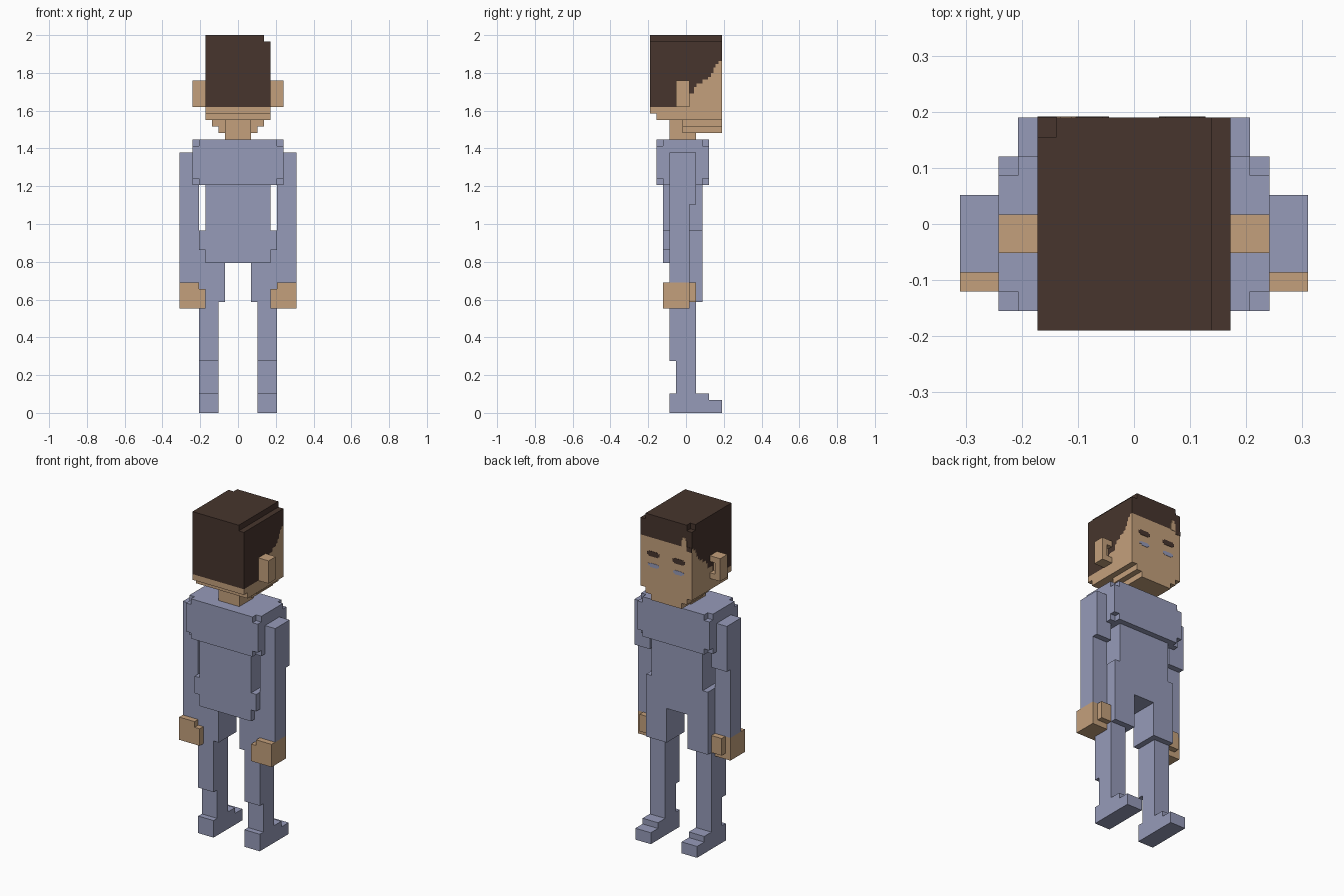
import bpy, bmesh

U = 2 / 58  # one block; all sizes below are counted in blocks

if "Cube" in bpy.data.objects:
    bpy.data.objects.remove(bpy.data.objects["Cube"], do_unlink=True)


def material(name, rgb):
    def linear(c):
        c /= 255
        return c / 12.92 if c < 0.04045 else ((c + 0.055) / 1.055) ** 2.4
    col = [linear(c) for c in rgb] + [1]
    m = bpy.data.materials.new(name)
    m.use_nodes = True
    m.diffuse_color = col
    bsdf = m.node_tree.nodes["Principled BSDF"]
    bsdf.inputs["Base Color"].default_value = col
    bsdf.inputs["Roughness"].default_value = 0.9
    return m


SKIN = material("skin", (196, 160, 124))
HAIR = material("dark_brown_hair", (71, 53, 45))
CLOTH = material("blue_grey_cloth", (150, 155, 185))


def add_box(bm, x0, x1, y0, y1, z0, z1):
    vs = bmesh.ops.create_cube(bm, size=1)["verts"]
    for v in vs:
        v.co = ((x1 if v.co.x > 0 else x0) * U,
                (y1 if v.co.y > 0 else y0) * U,
                (z1 if v.co.z > 0 else z0) * U)


def finish(name, bm, mat):
    bmesh.ops.recalc_face_normals(bm, faces=bm.faces)
    me = bpy.data.meshes.new(name)
    bm.to_mesh(me)
    bm.free()
    me.materials.append(mat)
    bpy.context.collection.objects.link(bpy.data.objects.new(name, me))


def blocks(name, mat, *boxes):
    bm = bmesh.new()
    for b in boxes:
        add_box(bm, *b)
    finish(name, bm, mat)


def pair(name, mat, *boxes):
    blocks("left_" + name, mat, *boxes)
    blocks("right_" + name, mat, *[(-b[1], -b[0], *b[2:]) for b in boxes])


def prism(name, mat, profile, x0, x1):
    # extrude a (y, z) outline along x
    bm = bmesh.new()
    f = bm.faces.new([bm.verts.new((x0 * U, y * U, z * U)) for y, z in profile])
    ext = bmesh.ops.extrude_face_region(bm, geom=[f])["geom"]
    for v in ext:
        if isinstance(v, bmesh.types.BMVert):
            v.co.x = x1 * U
    finish(name, bm, mat)


# Head: skull, stepped nape, jaw and chin
blocks("head", SKIN,
       (-4.95, 4.95, -5.4, 5.45, 47, 56.9),
       (-5, 5, -0.2, 5.5, 46, 48.9),
       (-5, 5, -5.5, 5.5, 46, 47),
       (-5, 5, -4.5, 5.5, 45, 46))
blocks("jaw", SKIN, (-4, 4, -0.5, 5.5, 44, 45), (-3, 3, -0.5, 5.5, 43, 44))
blocks("neck", SKIN, (-2, 2, -2.5, 1.5, 42, 45))

# Face and cheeks, stepped to meet the hairline
hairline = [(0, 47), (0, 49), (1.2, 49), (1.2, 50), (1.6, 50), (1.6, 50.6),
            (2.5, 50.6), (2.5, 51.2), (3.4, 51.2), (3.4, 51.6), (3.8, 51.6),
            (3.8, 52.2), (4.2, 52.2), (4.2, 53), (4.5, 53), (4.5, 53.6),
            (5, 53.6), (5, 54), (5.5, 54)]
prism("face", SKIN, hairline + [(5.5, 47)], -5, 5)

# Hair: cap with stepped hairline, top layer with one missing corner
prism("hair", HAIR, hairline + [(5.5, 57), (-5.5, 57), (-5.5, 47)], -5, 5)
blocks("hair_top", HAIR, (-4, 4, -5.5, 5.5, 57, 58), (-5, -4, -5.5, 4.5, 57, 58))
blocks("fringe_parting", SKIN, (-4, -3, 5.4, 5.56, 53.9, 55.2),
       (-3.8, -3.2, 5.4, 5.56, 55.2, 55.7))
blocks("fringe_lock", HAIR, (-5, -4, 5.4, 5.56, 53.4, 54.2))

# Brows and eyes as thin stepped plates
pair("brow", HAIR, (1.3, 3.7, 5.45, 5.56, 50.9, 51.4),
     (1.6, 3.4, 5.45, 5.56, 50.7, 51.6))
pair("eye", CLOTH, (1.4, 3.5, 5.45, 5.56, 49.0, 49.4),
     (1.7, 3.1, 5.45, 5.56, 48.8, 49.5))

# Ears: outer plate, solid back, upper rim, hollow towards the face
pair("ear", SKIN, (6, 7, -1.5, 0.5, 47, 51), (5, 6, -1.5, -0.5, 47, 51),
     (5, 6, -0.5, 0.5, 50, 51), (5, 6, -0.5, 0.5, 47, 48))

# Chest with the eight corner blocks left out
blocks("chest", CLOTH, (-6, 6, -4.5, 3.5, 35, 42),
       (-7, 7, -3.5, 2.5, 35, 42), (-7, 7, -4.5, 3.5, 36, 41))
blocks("torso", CLOTH, (-5, 5, -3.5, 2.5, 23, 35))
blocks("hips", CLOTH, (-6, 6, -3.5, 2.5, 25, 28), (-6, 6, -2.5, 2.5, 23, 25))

# Arms and hands
pair("arm", CLOTH, (7, 9, -2.5, 1.5, 32, 40), (6, 7, -2.5, 1.5, 32, 35),
     (6, 9, -2.5, 0.5, 20, 32))
pair("hand", SKIN, (6, 9, -3.5, 0.5, 16, 20), (5, 6, -3.5, 0.5, 16, 19))
pair("thumb", SKIN, (6, 8, 0.5, 1.5, 17, 20))

# Legs and feet
pair("thigh", CLOTH, (2, 6, -2.5, 2.5, 17, 23))
pair("lower_leg", CLOTH, (3, 6, -2.5, 1.5, 8, 17), (3, 6, -1.5, 1.5, 3, 8))
pair("foot", CLOTH, (3, 6, -2.5, 3.5, 0, 3), (3, 6, 3.5, 5.5, 0, 2))
